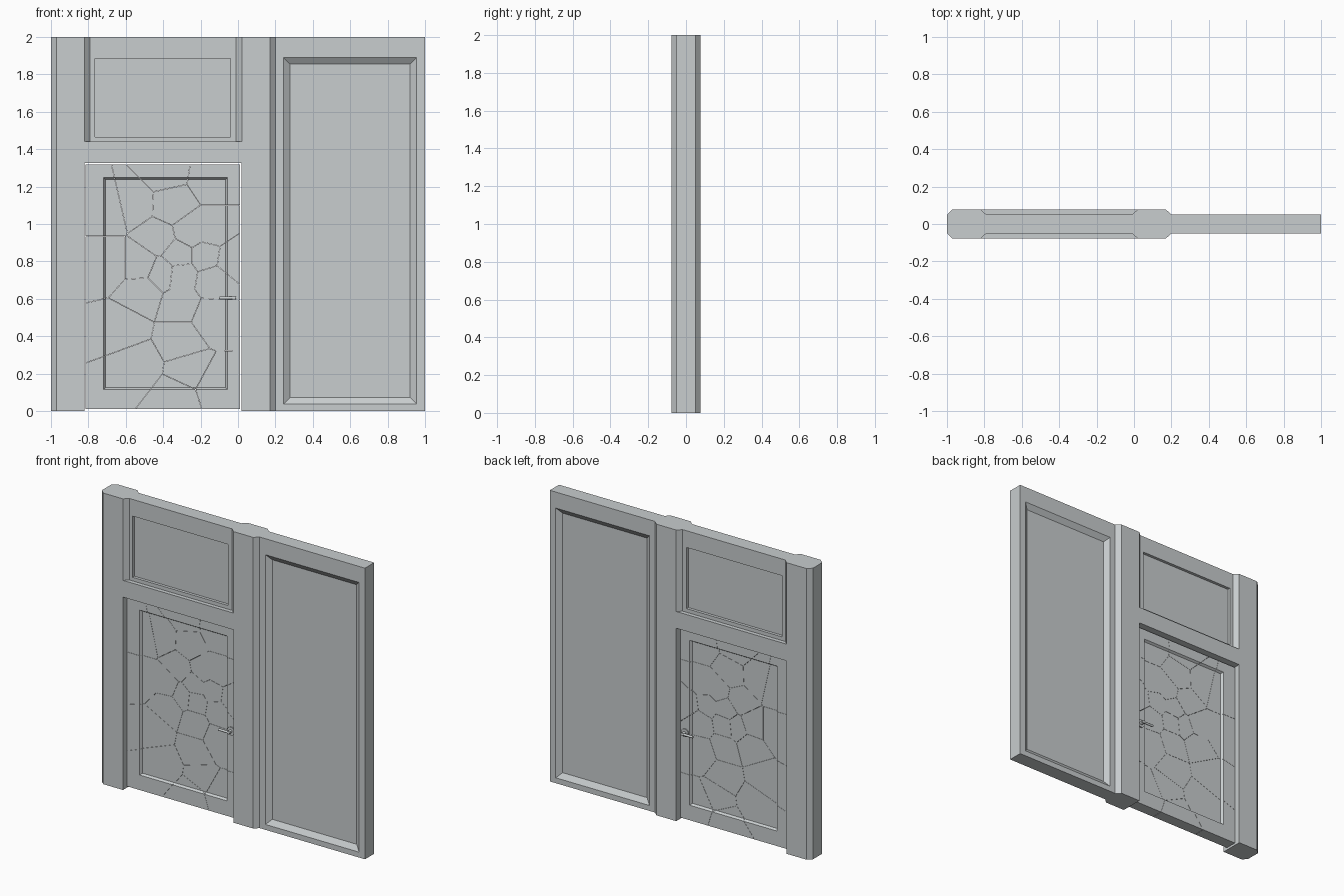
import bpy, bmesh, math
from mathutils import Vector, Matrix

if "Cube" in bpy.data.objects:
    bpy.data.objects.remove(bpy.data.objects["Cube"])

grey = bpy.data.materials.new("light_grey_paint")
grey.diffuse_color = (0.58, 0.61, 0.62, 1)
grey.use_nodes = True
grey.node_tree.nodes["Principled BSDF"].inputs["Base Color"].default_value = grey.diffuse_color


def make(name, bm):
    bmesh.ops.recalc_face_normals(bm, faces=bm.faces[:])
    me = bpy.data.meshes.new(name)
    bm.to_mesh(me)
    bm.free()
    me.materials.append(grey)
    ob = bpy.data.objects.new(name, me)
    bpy.context.collection.objects.link(ob)
    return ob


def loft(bm, rings):
    """Skin a closed solid through rings of points."""
    vs = [[bm.verts.new(p) for p in r] for r in rings]
    n = len(vs[0])
    for a, b in zip(vs, vs[1:]):
        for i in range(n):
            j = (i + 1) % n
            bm.faces.new((a[i], a[j], b[j], b[i]))
    bm.faces.new(vs[0][::-1])
    bm.faces.new(vs[-1])


def prism(bm, profile, z0, z1):
    loft(bm, [[(x, y, z) for x, y in profile] for z in (z0, z1)])


def rect(x0, x1, z0, z1, y, grow=0.0):
    return [(x0 - grow, y, z0 - grow), (x1 + grow, y, z0 - grow),
            (x1 + grow, y, z1 + grow), (x0 - grow, y, z1 + grow)]


def subtract(ob, bm):
    cutter = make("cutter", bm)
    cutter.hide_render = True
    m = ob.modifiers.new("cut", 'BOOLEAN')
    m.operation = 'DIFFERENCE'
    m.solver = 'EXACT'
    m.object = cutter
    bpy.context.view_layer.objects.active = ob
    bpy.ops.object.modifier_apply(modifier=m.name)
    bpy.data.objects.remove(cutter)


# Wall body: thick chamfered left part, thin right part
T, P = 0.078, 0.05
half = [(-1, P), (-0.97, T), (0.17, T), (0.2, P), (1, P)]
bm = bmesh.new()
prism(bm, half + [(x, -y) for x, y in reversed(half)], 0, 2)
wall = make("wall_frame", bm)

# Door opening
bm = bmesh.new()
loft(bm, [rect(-0.82, 0.02, -0.1, 1.325, y) for y in (-0.2, 0.2)])
subtract(wall, bm)

# Recesses on front and back: bay above the door, its panel, tall right panel
for s in (-1, 1):
    bm = bmesh.new()
    prism(bm, [(-0.79, s * P), (-0.01, s * P), (0.033, s * 0.09), (-0.833, s * 0.09)], 1.44, 2.1)
    subtract(wall, bm)
    bm = bmesh.new()
    loft(bm, [rect(-0.765, -0.04, 1.465, 1.885, s * y) for y in (0.03, 0.06)])
    subtract(wall, bm)
    bm = bmesh.new()
    loft(bm, [rect(0.278, 0.92, 0.072, 1.855, s * 0.025),
              rect(0.278, 0.92, 0.072, 1.855, s * 0.06, 0.049)])
    subtract(wall, bm)

# Door slab with a sunk panel on both sides, cracked into cells
outer, panel = (-0.816, 0.012, 0.012, 1.318), (-0.709, -0.066, 0.125, 1.238)
rings = [rect(*panel, -0.025), rect(*panel, -0.04, 0.01), rect(*outer, -0.04)]
rings += [[(x, -y, z) for x, y, z in r] for r in reversed(rings)]
seeds = [(-.69, 1.08), (-.56, 1.11), (-.69, .79), (-.43, .92), (-.52, .79),
         (-.39, 1.28), (-.35, 1.10), (-.14, 1.24), (-.14, .96), (-.25, .96),
         (-.32, .83), (-.31, .73), (-.04, .81), (-.17, .83), (-.13, .70),
         (-.40, .74), (-.61, .44), (-.51, .63), (-.31, .57), (-.14, .50),
         (-.31, .38), (-.54, .25), (-.26, .21), (-.32, .08), (-.13, .14)]
door = bmesh.new()
for a in seeds:
    bm = bmesh.new()
    loft(bm, rings)
    bmesh.ops.recalc_face_normals(bm, faces=bm.faces[:])
    pa = Vector((a[0], 0, a[1]))
    for b in seeds:
        if b == a or not bm.faces:
            continue
        pb = Vector((b[0], 0, b[1]))
        n = (pb - pa).normalized()
        bmesh.ops.bisect_plane(bm, geom=bm.verts[:] + bm.edges[:] + bm.faces[:], dist=1e-6,
                               plane_co=(pa + pb) / 2 - n * 0.0006, plane_no=n, clear_outer=True)
        rim = [e for e in bm.edges if e.is_boundary]
        if rim:
            bmesh.ops.holes_fill(bm, edges=rim, sides=0)
    bmesh.ops.recalc_face_normals(bm, faces=bm.faces[:])
    tmp = bpy.data.meshes.new("tmp")
    bm.to_mesh(tmp)
    bm.free()
    door.from_mesh(tmp)
    bpy.data.meshes.remove(tmp)
make("cracked_door", door)


# Lever handles on both faces of the door
def rod(bm, p, q, r, seg=20):
    p, q = Vector(p), Vector(q)
    rot = (q - p).to_track_quat('Z', 'Y').to_matrix().to_4x4()
    bmesh.ops.create_cone(bm, cap_ends=True, segments=seg, radius1=r, radius2=r,
                          depth=(q - p).length,
                          matrix=Matrix.Translation((p + q) / 2) @ rot)


for s, side in ((-1, "front"), (1, "back")):
    bm = bmesh.new()
    x, z = -0.022, 0.605
    rod(bm, (x, s * 0.039, z), (x, s * 0.048, z), 0.028)
    rod(bm, (x, s * 0.048, z), (x, s * 0.075, z), 0.011)
    rod(bm, (x + 0.012, s * 0.068, z), (-0.1, s * 0.068, z), 0.008, 12)
    h = make(side + "_door_handle", bm)
    bpy.ops.object.select_all(action='DESELECT')
    h.select_set(True)
    bpy.context.view_layer.objects.active = h
    bpy.ops.object.shade_smooth_by_angle(angle=math.radians(35))
